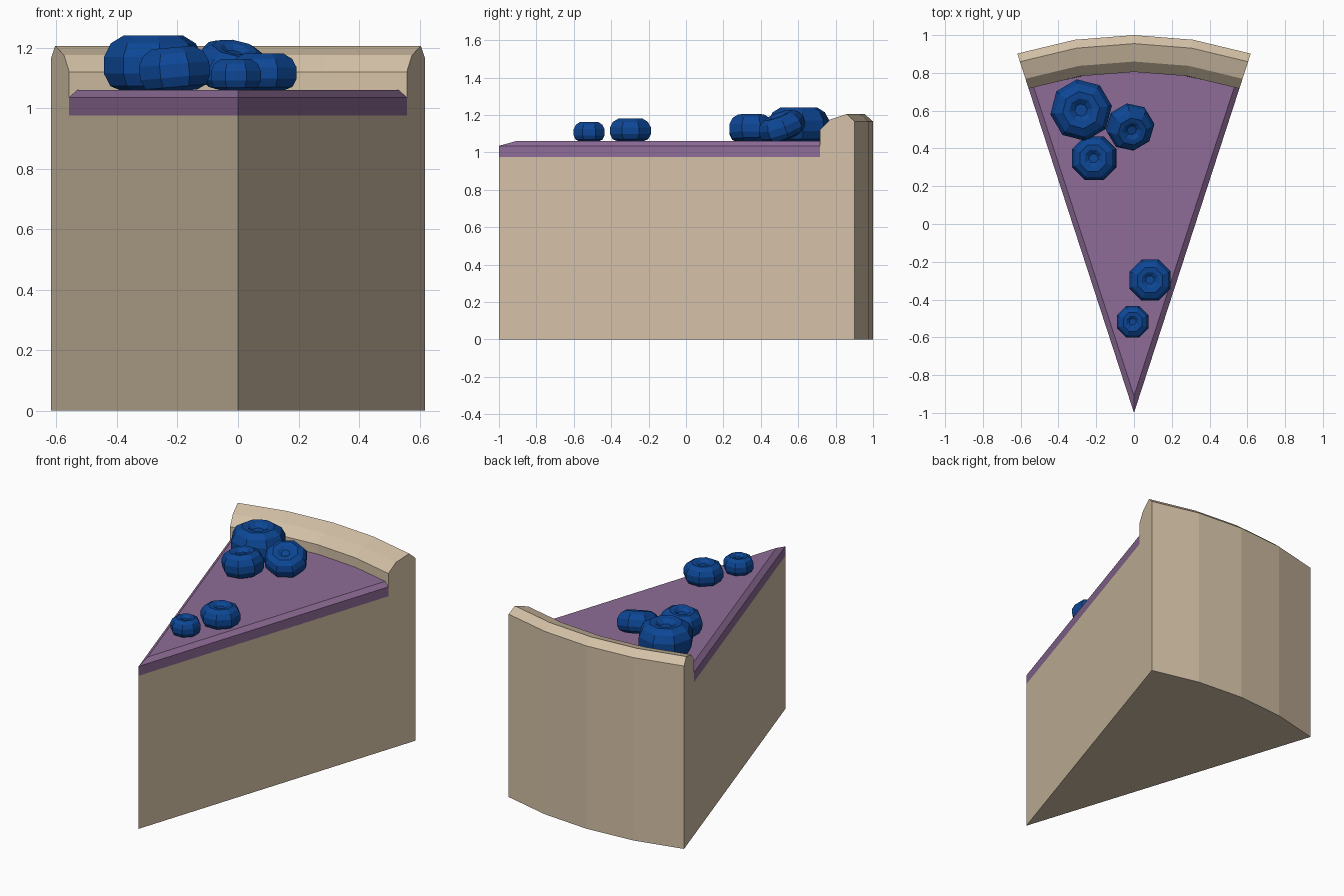
import bpy, bmesh
from math import sin, cos, radians, asin, degrees, pi
from mathutils import Matrix, Vector

cube = bpy.data.objects.get("Cube")
if cube:
    bpy.data.objects.remove(cube, do_unlink=True)

HALF, STEPS, TIP = 18, 4, Vector((0, -1, 0))


def material(name, rgb):
    m = bpy.data.materials.new(name)
    m.use_nodes = True
    m.diffuse_color = (*rgb, 1)
    m.node_tree.nodes["Principled BSDF"].inputs["Base Color"].default_value = (*rgb, 1)
    return m


pastry = material("pastry tan", (0.66, 0.535, 0.385))
jelly = material("berry purple", (0.27, 0.15, 0.31))
blue = material("berry blue", (0.004, 0.062, 0.30))


def finish(name, bm, mat):
    bmesh.ops.remove_doubles(bm, verts=bm.verts[:], dist=1e-4)
    bmesh.ops.recalc_face_normals(bm, faces=bm.faces[:])
    mesh = bpy.data.meshes.new(name)
    bm.to_mesh(mesh)
    bm.free()
    mesh.materials.append(mat)
    obj = bpy.data.objects.new(name, mesh)
    bpy.context.scene.collection.objects.link(obj)
    return obj


def polar(radius, angle, z):
    a = radians(angle)
    return TIP + Vector((radius * sin(a), radius * cos(a), z))


def arc_angles(half):
    return [-half + 2 * half * i / STEPS for i in range(STEPS + 1)]


def loft(bm, rings, closed, caps):
    """Skin rows of points, optionally capping the first and last row."""
    rows = [[bm.verts.new(p) for p in ring] for ring in rings]
    n = len(rows[0])
    for a, b in zip(rows, rows[1:]):
        for i in range(n if closed else n - 1):
            j = (i + 1) % n
            bm.faces.new((a[i], a[j], b[j], b[i]))
    if caps:
        bm.faces.new(rows[0])
        bm.faces.new(rows[-1])


# Pastry base with raised crust, swept around the tip of the slice
profile = [(0, 0), (2, 0), (2, 1.165), (1.955, 1.205), (1.86, 1.175),
           (1.805, 1.12), (1.805, 0.975), (0, 0.975)]
bm = bmesh.new()
loft(bm, [[polar(r, a, z) for r, z in profile] for a in arc_angles(HALF)], True, True)
bmesh.ops.remove_doubles(bm, verts=bm.verts[:], dist=1e-4)
finish("pastry_crust", bm, pastry)

# Fruit filling with bevelled cut edges
INSET, RIM = 0.028, 1.805
top_half = HALF - degrees(asin(INSET / RIM))


def sector(half, z, tip_shift):
    return [TIP + Vector((0, tip_shift, z))] + [polar(RIM, a, z) for a in arc_angles(half)]


bm = bmesh.new()
loft(bm, [sector(HALF, 0.975, 0), sector(HALF, 1.035, 0),
          sector(top_half, 1.06, INSET / sin(radians(HALF)))], True, True)
finish("filling", bm, jelly)

# Berries: eight-sided, squashed, with a dimple on top
berry_profile = [(0.6, 0), (0.87, 0.1), (1, 0.32), (1, 0.62), (0.86, 0.86),
                 (0.6, 1), (0.38, 0.98), (0.2, 0.86)]


def berry(name, centre, radius, height, spin=22.5, tilt=(0, 0)):
    bm = bmesh.new()
    r = radius / cos(pi / 8)
    loft(bm, [[Vector((r * f * cos(i * pi / 4), r * f * sin(i * pi / 4), (h - 0.5) * height))
               for i in range(8)] for f, h in berry_profile], True, True)
    obj = finish(name, bm, blue)
    turn = (Matrix.Rotation(radians(tilt[1]), 4, "Y") @ Matrix.Rotation(radians(tilt[0]), 4, "X")
            @ Matrix.Rotation(radians(spin), 4, "Z"))
    obj.matrix_world = Matrix.Translation(centre) @ turn


berry("berry_large", (-0.28, 0.603, 1.147), 0.152, 0.186, spin=8)
berry("berry_tilted", (-0.02, 0.512, 1.138), 0.118, 0.13, spin=10, tilt=(20, 10))
berry("berry_side", (-0.21, 0.348, 1.128), 0.116, 0.145, tilt=(0, -5))
berry("berry_front", (0.085, -0.297, 1.119), 0.109, 0.122)
berry("berry_tip", (-0.007, -0.518, 1.11), 0.083, 0.104)
